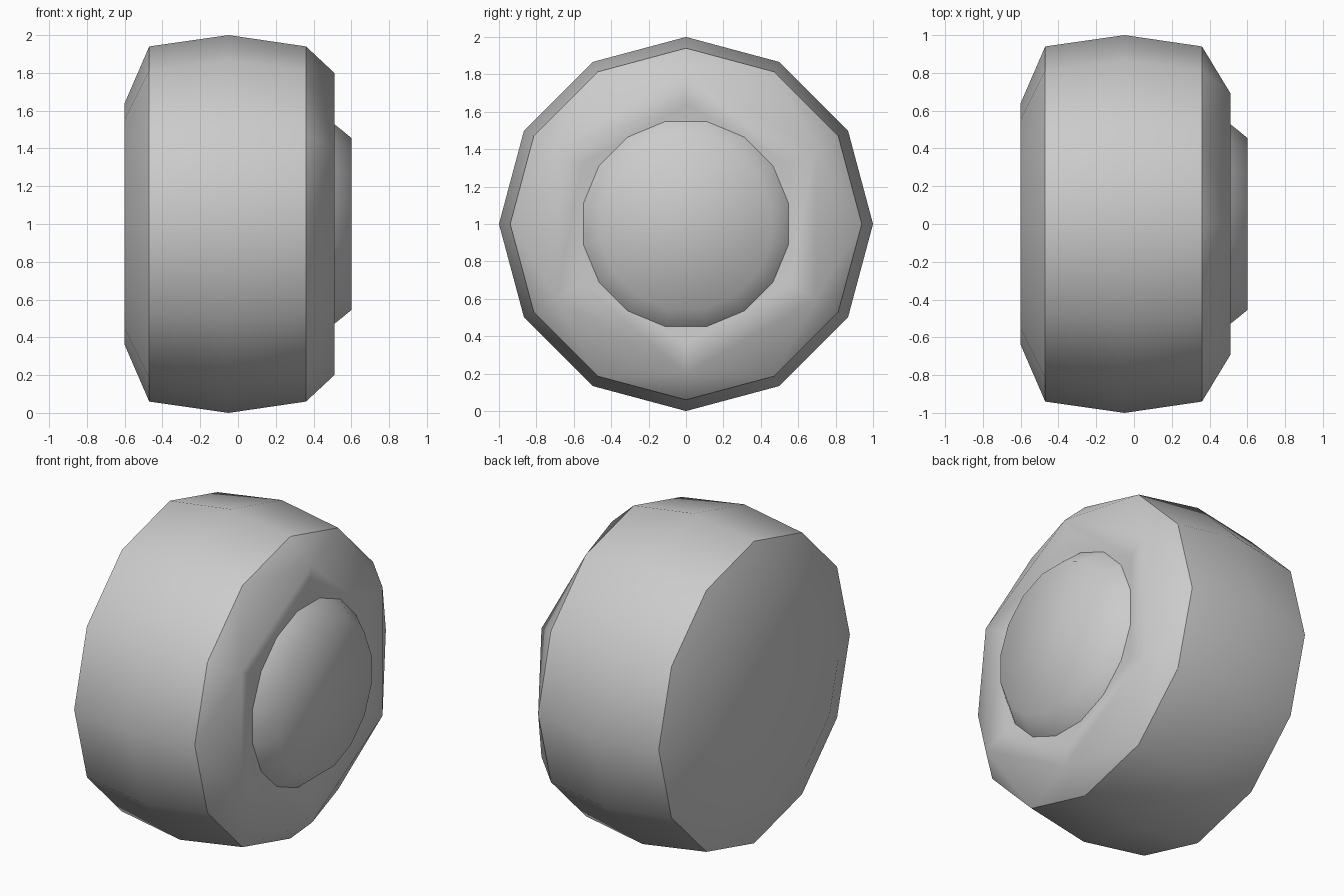
import bpy, bmesh, math

if "Cube" in bpy.data.objects:
    bpy.data.objects.remove(bpy.data.objects["Cube"])

grey = bpy.data.materials.new("plain grey")
grey.diffuse_color = (0.6, 0.6, 0.6, 1)
grey.use_nodes = True
grey.node_tree.nodes["Principled BSDF"].inputs["Base Color"].default_value = grey.diffuse_color


def ring(bm, n, x, r, offset=0.0):
    """Polygon of n points around the x axle; offset in radians from +z."""
    return [bm.verts.new((x, r * math.sin(offset + i * math.tau / n),
                          1 + r * math.cos(offset + i * math.tau / n))) for i in range(n)]


def bridge(bm, a, b):
    n = len(a)
    for i in range(n):
        bm.faces.new((a[i], a[(i + 1) % n], b[(i + 1) % n], b[i]))


def finish(bm, name, sharp_rings=()):
    """Smooth-shade everything except the listed hard rings."""
    bmesh.ops.recalc_face_normals(bm, faces=bm.faces)
    for f in bm.faces:
        f.smooth = True
    for r in sharp_rings:
        for i in range(len(r)):
            bm.edges.get((r[i], r[(i + 1) % len(r)])).smooth = False
    mesh = bpy.data.meshes.new(name)
    bm.to_mesh(mesh)
    bm.free()
    mesh.materials.append(grey)
    obj = bpy.data.objects.new(name, mesh)
    bpy.context.collection.objects.link(obj)


# Tyre: twelve-sided barrel with a rounded inner side
bm = bmesh.new()
rings = [ring(bm, 12, x, r) for x, r in
         ((-0.6, 0.64), (-0.47, 0.94), (-0.05, 1.0), (0.36, 0.94))]
bm.faces.new(rings[0])
for a, b in zip(rings, rings[1:]):
    bridge(bm, a, b)

# Outer shoulder: twelve sides narrowing to a six-sided rim
outer, rim = rings[-1], ring(bm, 6, 0.51, 0.8)
for i in range(6):
    h0, h1 = rim[i], rim[(i + 1) % 6]
    o0, mid, o1 = outer[2 * i], outer[2 * i + 1], outer[(2 * i + 2) % 12]
    for tri in ((h0, o0, mid), (h0, mid, h1), (h1, mid, o1)):
        bm.faces.new(tri)

# Shallow dish behind the hub
dish = ring(bm, 6, 0.485, 0.64)
bridge(bm, rim, dish)
bm.faces.new(dish)
finish(bm, "tyre", (rings[1], rings[3]))

# Hub: sixteen-sided tapered cap
bm = bmesh.new()
base = ring(bm, 16, 0.46, 0.58, math.pi / 16)
cap = ring(bm, 16, 0.6, 0.465, math.pi / 16)
bridge(bm, base, cap)
bm.faces.new(cap)
finish(bm, "hub_cap")
